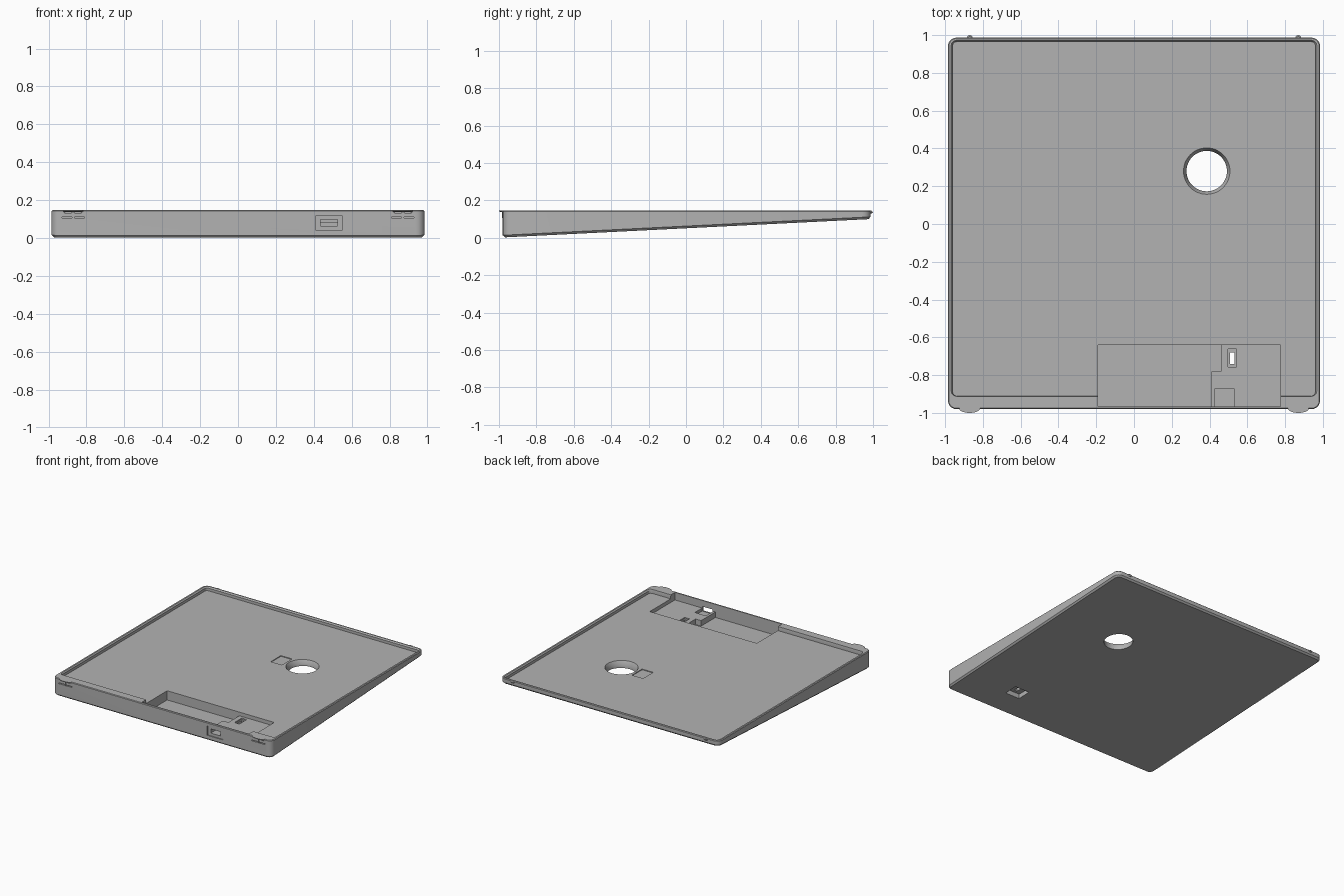
import bpy, bmesh
from math import pi, cos, sin

cube = bpy.data.objects.get("Cube")
if cube:
    bpy.data.objects.remove(cube, do_unlink=True)

gray = bpy.data.materials.new("plain gray")
gray.use_nodes = True
gray.diffuse_color = (0.45, 0.45, 0.45, 1)
gray.node_tree.nodes["Principled BSDF"].inputs["Base Color"].default_value = gray.diffuse_color

TOP, FLOOR = 0.147, 0.115


def underside(y):
    return 0.002 + (y + 0.98) * 0.05


def flat(z):
    return lambda y: z


def loft(name, rings):
    """Solid through stacked rings; each ring is (outline, height rule of y)."""
    bm = bmesh.new()
    loops = [[bm.verts.new((x, y, h(y))) for x, y in pts] for pts, h in rings]
    for a, b in zip(loops, loops[1:]):
        for i in range(len(a)):
            j = (i + 1) % len(a)
            bm.faces.new((a[i], a[j], b[j], b[i]))
    bm.faces.new(loops[0][::-1])
    bm.faces.new(loops[-1])
    bmesh.ops.recalc_face_normals(bm, faces=bm.faces)
    mesh = bpy.data.meshes.new(name)
    bm.to_mesh(mesh)
    bm.free()
    mesh.materials.append(gray)
    obj = bpy.data.objects.new(name, mesh)
    bpy.context.collection.objects.link(obj)
    return obj


def rect(x0, x1, y0, y1, r=0.0, steps=5):
    """Rectangle outline with optional rounded corners."""
    if r == 0:
        return [(x0, y0), (x1, y0), (x1, y1), (x0, y1)]
    pts = []
    corners = [(x1 - r, y1 - r), (x0 + r, y1 - r), (x0 + r, y0 + r), (x1 - r, y0 + r)]
    for k, (cx, cy) in enumerate(corners):
        for s in range(steps + 1):
            a = (k + s / steps) * pi / 2
            pts.append((cx + r * cos(a), cy + r * sin(a)))
    return pts


def disc(x, y, rx, ry, n=48):
    return [(x + rx * cos(2 * pi * i / n), y + ry * sin(2 * pi * i / n)) for i in range(n)]


def box(name, x0, x1, y0, y1, z0, z1):
    return loft(name, [(rect(x0, x1, y0, y1), flat(z0)), (rect(x0, x1, y0, y1), flat(z1))])


def cut(obj, cutter, operation='DIFFERENCE'):
    mod = obj.modifiers.new(cutter.name, 'BOOLEAN')
    mod.operation, mod.object, mod.solver = operation, cutter, 'EXACT'
    cutter.hide_render = True
    bpy.context.view_layer.objects.active = obj
    bpy.ops.object.modifier_apply(modifier=mod.name)
    bpy.data.objects.remove(cutter, do_unlink=True)


# Wedge body with a small chamfer round the bottom and a softened top edge
body = loft("tray_body", [
    (rect(-0.973, 0.973, -0.968, 0.975, 0.035), underside),
    (rect(-0.985, 0.985, -0.98, 0.987, 0.045), lambda y: underside(y) + 0.012),
    (rect(-0.985, 0.985, -0.98, 0.987, 0.045), flat(TOP - 0.005)),
    (rect(-0.98, 0.98, -0.975, 0.982, 0.04), flat(TOP)),
])

# Tray recess with a sloped inner lip
cut(body, loft("tray_recess", [
    (rect(-0.96, 0.96, -0.91, 0.965, 0.02), flat(FLOOR)),
    (rect(-0.96, 0.96, -0.91, 0.965, 0.02), flat(TOP - 0.01)),
    (rect(-0.968, 0.968, -0.912, 0.973, 0.028), flat(TOP)),
    (rect(-0.968, 0.968, -0.912, 0.973, 0.028), flat(TOP + 0.05)),
]))

# Electronics pocket: deep bay and a stepped platform beside it
cut(body, box("deep_bay", -0.19, 0.41, -0.965, -0.64, 0.04, 0.3))
cut(body, box("deep_bay_step", 0.40, 0.46, -0.78, -0.64, 0.04, 0.3))
cut(body, box("platform_space", 0.40, 0.775, -0.965, -0.64, 0.085, 0.3))
cut(body, box("socket_bay", 0.43, 0.53, -0.965, -0.87, 0.06, 0.3))

# Socket opening in the front wall
port = 0.48
cut(body, box("socket_frame", port - 0.072, port + 0.072, -1.1, -0.972, 0.042, 0.117))
cut(body, box("socket_opening", port - 0.045, port + 0.045, -1.1, -0.9, 0.064, 0.098))

# Switch slot through the platform and its recess underneath
cut(body, box("switch_slot", 0.507, 0.533, -0.74, -0.68, -0.1, 0.3))
cut(body, box("switch_collar", 0.498, 0.542, -0.757, -0.663, 0.075, 0.3))
cut(body, box("underside_recess", 0.465, 0.595, -0.765, -0.655, -0.1, 0.05))

# Round hole with a countersunk rim, and the shallow pad recess beside it
cut(body, loft("round_hole", [
    (disc(0.385, 0.28, 0.107, 0.107), flat(-0.1)),
    (disc(0.385, 0.28, 0.107, 0.107), flat(0.085)),
    (disc(0.385, 0.28, 0.123, 0.123), flat(FLOOR)),
    (disc(0.385, 0.28, 0.123, 0.123), flat(0.2)),
]))
cut(body, box("pad_recess", 0.145, 0.245, 0.215, 0.345, FLOOR - 0.006, 0.2))

# Snap catches: slits and bumps at the front, small nubs at the back
for side, x in (("right", -0.87), ("left", 0.87)):
    cut(body, box("catch_slit", x - 0.06, x + 0.06, -1.1, -0.955, 0.105, 0.112))
    for s in (-1, 1):
        a, b = sorted((x + s * 0.008, x + s * 0.045))
        cut(body, box("catch_gap", a, b, -1.1, -0.955, 0.132, 0.137))
    loft("front_catch_" + side, [
        (disc(x, -0.977, 0.05, 0.012, 24), flat(0.137)),
        (disc(x, -0.977, 0.055, 0.023, 24), flat(0.142)),
        (disc(x, -0.977, 0.055, 0.023, 24), flat(TOP)),
    ])
    box("catch_stem_" + side, x - 0.006, x + 0.006, -0.984, -0.96, 0.105, 0.14)
    loft("back_nub_" + side, [
        (disc(x, 0.984, 0.014, 0.008, 16), flat(0.13)),
        (disc(x, 0.984, 0.016, 0.016, 16), flat(0.138)),
        (disc(x, 0.984, 0.012, 0.008, 16), flat(TOP - 0.002)),
    ])

# Smooth curved walls while keeping hard edges crisp
bpy.ops.object.select_all(action='DESELECT')
body.select_set(True)
bpy.context.view_layer.objects.active = body
bpy.ops.object.shade_smooth_by_angle(angle=0.5)
